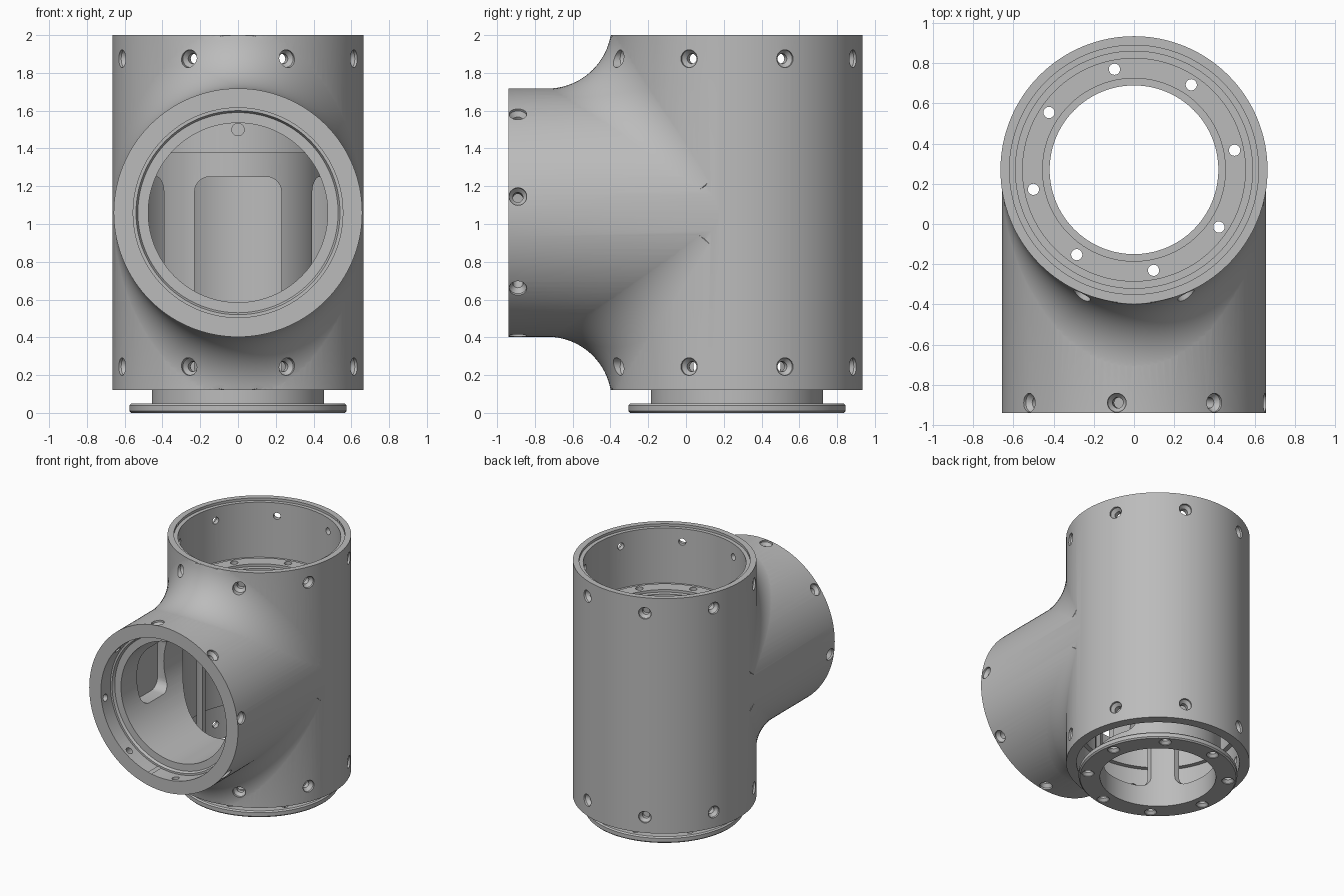
import bpy, bmesh, math
from mathutils import Matrix, Vector

if "Cube" in bpy.data.objects:
    bpy.data.objects.remove(bpy.data.objects["Cube"])

CY, CZ = 0.27, 1.06          # vertical axis y, branch axis z
RV, RH, RF = 0.665, 0.658, 0.34   # body, branch and fillet radii

grey = bpy.data.materials.new("grey metal")
grey.diffuse_color = (0.5, 0.5, 0.5, 1)
grey.use_nodes = True
grey.node_tree.nodes["Principled BSDF"].inputs["Base Color"].default_value = grey.diffuse_color


def finish(bm, name):
    bmesh.ops.recalc_face_normals(bm, faces=bm.faces)
    me = bpy.data.meshes.new(name)
    bm.to_mesh(me)
    bm.free()
    me.materials.append(grey)
    ob = bpy.data.objects.new(name, me)
    bpy.context.collection.objects.link(ob)
    return ob


def lathe(bm, profile, mat, segs=128):
    """Revolve a closed (radius, height) profile around local z."""
    rings = []
    for i in range(segs):
        a = 2 * math.pi * i / segs
        rings.append([bm.verts.new(mat @ Vector((r * math.cos(a), r * math.sin(a), h)))
                      for r, h in profile])
    n = len(profile)
    for i in range(segs):
        p, q = rings[i], rings[(i + 1) % segs]
        for j in range(n):
            k = (j + 1) % n
            if profile[j][0] == 0 and profile[k][0] == 0:
                continue
            bm.faces.new((p[j], q[j], q[k], p[k]))
    axis = [v for ring in rings for j, v in enumerate(ring) if profile[j][0] == 0]
    bmesh.ops.remove_doubles(bm, verts=axis, dist=1e-6)


def solid(name, profile, mat, segs=128):
    bm = bmesh.new()
    lathe(bm, profile, mat, segs)
    return finish(bm, name)


def rod(r, a, b):
    return [(0, a), (r, a), (r, b), (0, b)]


def boolean(ob, tool, op):
    m = ob.modifiers.new("cut", 'BOOLEAN')
    m.operation, m.object, m.solver = op, tool, 'EXACT'
    bpy.context.view_layer.objects.active = ob
    bpy.ops.object.modifier_apply(modifier=m.name)
    bpy.data.objects.remove(tool)


def smooth(ob):
    bpy.ops.object.select_all(action='DESELECT')
    ob.select_set(True)
    bpy.context.view_layer.objects.active = ob
    bpy.ops.object.shade_smooth_by_angle(angle=math.radians(30))


V = Matrix.Translation((0, CY, 0))                                   # upright axis
H = Matrix.Translation((0, 0, CZ)) @ Matrix.Rotation(math.pi / 2, 4, 'X')  # z -> -y

# outer body: upright cylinder plus branch
body = solid("tee_body", rod(RV, 0.12, 2.0), V)
boolean(body, solid("branch", rod(RH, -0.25, 0.94), H), 'UNION')

# rolling-ball fillets above and below the branch
bm = bmesh.new()
for s in (1, -1):
    loops = []
    for i in range(49):
        xc = math.sin(math.radians(-80 + 160 * i / 48)) * (RH + RF)
        f1, f2 = math.asin(xc / (RV + RF)), math.asin(xc / (RH + RF))
        c = Vector((xc, -(RV + RF) * math.cos(f1), (RH + RF) * math.cos(f2)))
        n1 = Vector((math.sin(f1), -math.cos(f1), 0))
        n2 = Vector((math.sin(f2), 0, math.cos(f2)))
        ang = n1.angle(n2)
        pts = []
        for j in range(21):
            t = j / 20
            n = (n1 * math.sin((1 - t) * ang) + n2 * math.sin(t * ang)) / math.sin(ang)
            pts.append(c - RF * n + Vector((0, 0.001, -0.001)))
        pts.append(Vector((xc * 0.6, -RV * math.cos(f1) * 0.8, RH * math.cos(f2) * 0.8)))
        loops.append([bm.verts.new((p.x, CY + p.y, CZ + s * min(p.z, 0.9395))) for p in pts])
    for p, q in zip(loops, loops[1:]):
        for j in range(22):
            k = (j + 1) % 22
            bm.faces.new((p[j], p[k], q[k], q[j]))
    bm.faces.new(loops[0])
    bm.faces.new(loops[-1])
bmesh.ops.triangulate(bm, faces=bm.faces)
boolean(body, finish(bm, "fillets"), 'UNION')

# stepped bores
boolean(body, solid("upright_bore", [(0, 0), (0.59, 0), (0.59, 0.4), (0.555, 0.4), (0.555, 1.54),
        (0.59, 1.54), (0.59, 1.98), (0.62, 1.98), (0.62, 2.1), (0, 2.1)], V), 'DIFFERENCE')
boolean(body, solid("branch_bore", [(0, -0.2), (0.475, -0.2), (0.475, 0.8), (0.53, 0.8),
        (0.54, 0.82), (0.555, 0.82), (0.555, 1.0), (0, 1.0)], H), 'DIFFERENCE')

# countersunk screw holes around all three ends
screw = [(0, -0.12), (0.027, -0.12), (0.027, -0.04), (0.047, -0.015), (0.047, 0.1), (0, 0.1)]
bm = bmesh.new()
for i in range(8):
    a = math.radians(22.5 + 45 * i)
    d = Vector((math.cos(a), math.sin(a), 0))
    for z in (0.245, 1.875):
        m = Matrix.Translation(Vector((0, CY, z)) + d * RV) @ d.to_track_quat('Z', 'Y').to_matrix().to_4x4()
        lathe(bm, screw, m, 20)
    a = math.radians(7.5 + 45 * i)
    d = Vector((math.cos(a), 0, math.sin(a)))
    m = Matrix.Translation(Vector((0, -0.89, CZ)) + d * RH) @ d.to_track_quat('Z', 'Y').to_matrix().to_4x4()
    lathe(bm, screw, m, 20)
boolean(body, finish(bm, "screw_cutters"), 'DIFFERENCE')


def window(bm, mat, w, h, depth, r=0.08):
    """Rounded rectangular prism along local z."""
    loop = []
    for q, (sx, sy) in enumerate(((1, 1), (-1, 1), (-1, -1), (1, -1))):
        for k in range(7):
            a = math.pi / 2 * (q + k / 6)
            loop.append((sx * (w - r) + r * math.cos(a), sy * (h - r) + r * math.sin(a)))
    lo, hi = [[bm.verts.new(mat @ Vector((x, y, z))) for x, y in loop] for z in depth]
    bm.faces.new(lo)
    bm.faces.new(hi)
    for j in range(len(loop)):
        k = (j + 1) % len(loop)
        bm.faces.new((lo[j], lo[k], hi[k], hi[j]))


# shallow side pockets inside the branch
bm = bmesh.new()
for s in (0, 1):
    m = Matrix.Translation((0, -0.43, CZ)) @ Matrix.Rotation(s * math.pi, 4, 'Z') \
        @ Matrix.Rotation(math.pi / 2, 4, 'Y') @ Matrix.Rotation(math.pi / 2, 4, 'Z')
    window(bm, m, 0.17, 0.22, (0.35, 0.53))
boolean(body, finish(bm, "pocket_cutters"), 'DIFFERENCE')
smooth(body)

# inner rotating sleeve: bottom flange, neck and thick top collar
sleeve = solid("inner_sleeve", [(0.42, 0), (0.565, 0), (0.575, 0.01), (0.575, 0.04), (0.565, 0.05),
        (0.455, 0.05), (0.455, 1.375), (0.557, 1.375), (0.557, 1.55), (0.455, 1.55),
        (0.455, 1.53), (0.42, 1.53)], V)

# sleeve windows to the front and both sides
bm = bmesh.new()
for a in (-90, 0, 90):
    m = Matrix.Translation((0, CY, 0.705)) @ Matrix.Rotation(math.radians(a), 4, 'Z') \
        @ Matrix.Rotation(math.pi / 2, 4, 'X')
    window(bm, m, 0.23, 0.545, (0.3, 0.6))
boolean(sleeve, finish(bm, "window_cutters"), 'DIFFERENCE')

# bolt holes through flange and collar, radial holes in the collar
bm = bmesh.new()
for i in range(8):
    a = math.radians(11 + 45 * i)
    m = Matrix.Translation((0.51 * math.cos(a), CY + 0.51 * math.sin(a), 0))
    lathe(bm, [(0, -0.1), (0.045, -0.1), (0.045, 0.005), (0.028, 0.025), (0.028, 1.7), (0, 1.7)], m, 20)
for i in range(4):
    m = Matrix.Translation((0, CY, 1.5)) @ Matrix.Rotation(i * math.pi / 2, 4, 'Z') @ Matrix.Rotation(math.pi / 2, 4, 'X')
    lathe(bm, rod(0.033, 0.5, 0.7), m, 20)
boolean(sleeve, finish(bm, "bolt_cutters"), 'DIFFERENCE')
smooth(sleeve)
